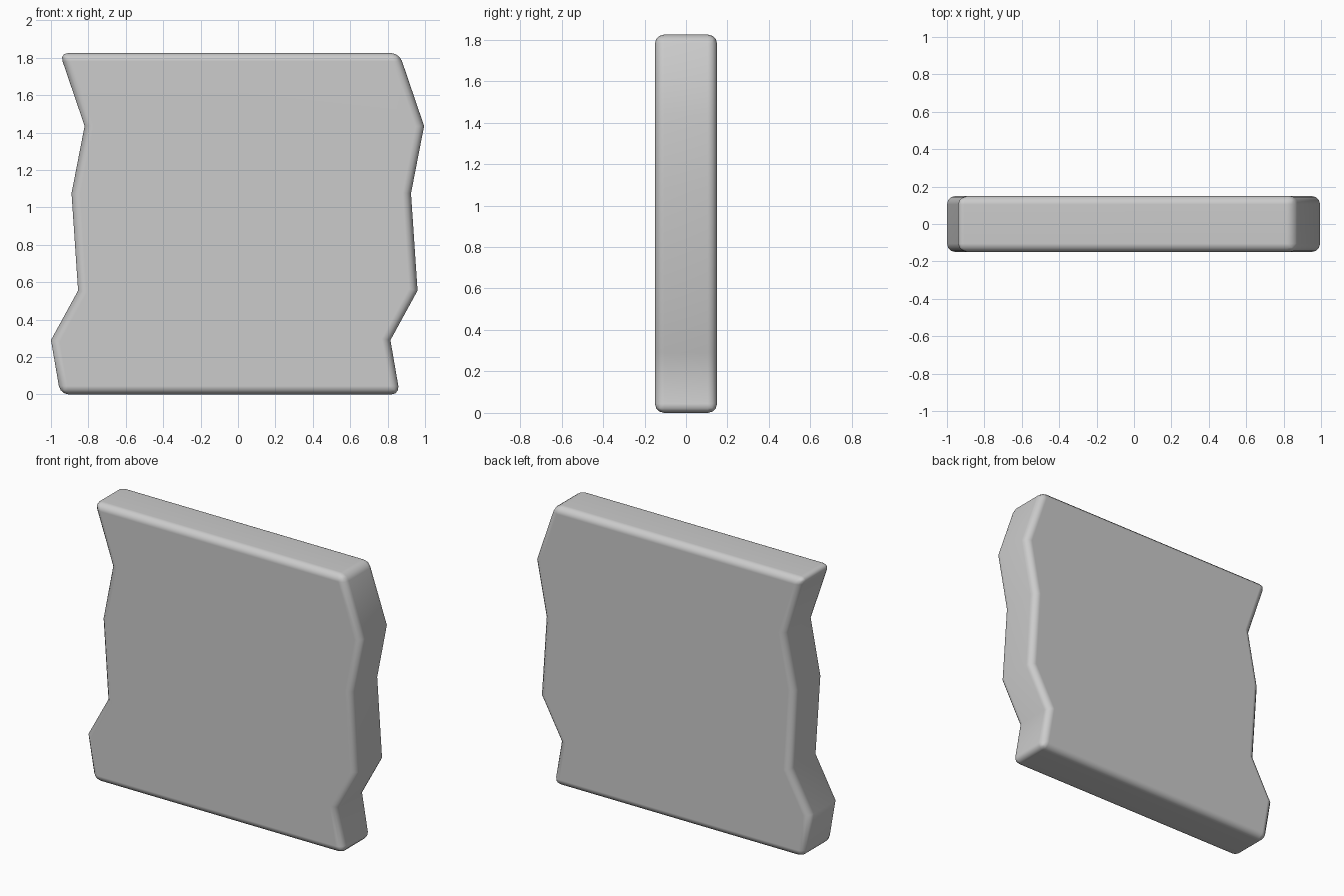
import bpy, bmesh, math

if "Cube" in bpy.data.objects:
    bpy.data.objects.remove(bpy.data.objects["Cube"])

# Zigzag left edge; the right edge is the same line shifted across
EDGE = [(-0.95, 0), (-1.0, 0.29), (-0.855, 0.555), (-0.89, 1.075),
        (-0.82, 1.435), (-0.953, 1.825)]
SHIFT = 1.815
DEPTH = 0.30

# Slab: outline extruded front to back
outline = [(x + SHIFT, z) for x, z in EDGE] + EDGE[::-1]
bm = bmesh.new()
front = bm.faces.new([bm.verts.new((x, -DEPTH / 2, z)) for x, z in outline])
back = bmesh.ops.extrude_face_region(bm, geom=[front])["geom"]
bmesh.ops.translate(bm, vec=(0, DEPTH, 0),
                    verts=[v for v in back if isinstance(v, bmesh.types.BMVert)])
if not any(f.normal.y < -0.9 for f in bm.faces):
    bm.faces.ensure_lookup_table()
    has_front = any(all(v.co.y < 0 for v in f.verts) for f in bm.faces)
    if not has_front:
        bm.faces.new([v for v in bm.verts if v.co.y < 0])
bmesh.ops.recalc_face_normals(bm, faces=bm.faces)
mesh = bpy.data.meshes.new("wall_slab")
bm.to_mesh(mesh)
bm.free()
slab = bpy.data.objects.new("wall_slab", mesh)
bpy.context.collection.objects.link(slab)
bpy.context.view_layer.objects.active = slab
slab.select_set(True)

# Rounded rims and corners, leaving the zigzag creases alone
bevel = slab.modifiers.new("rounded_rims", 'BEVEL')
bevel.width = 0.045
bevel.segments = 3
bevel.limit_method = 'ANGLE'
bevel.angle_limit = math.radians(60)
bpy.ops.object.modifier_apply(modifier=bevel.name)
bpy.ops.object.shade_smooth_by_angle(angle=math.radians(50))
weighted = slab.modifiers.new("flat_face_normals", 'WEIGHTED_NORMAL')
weighted.keep_sharp = True
